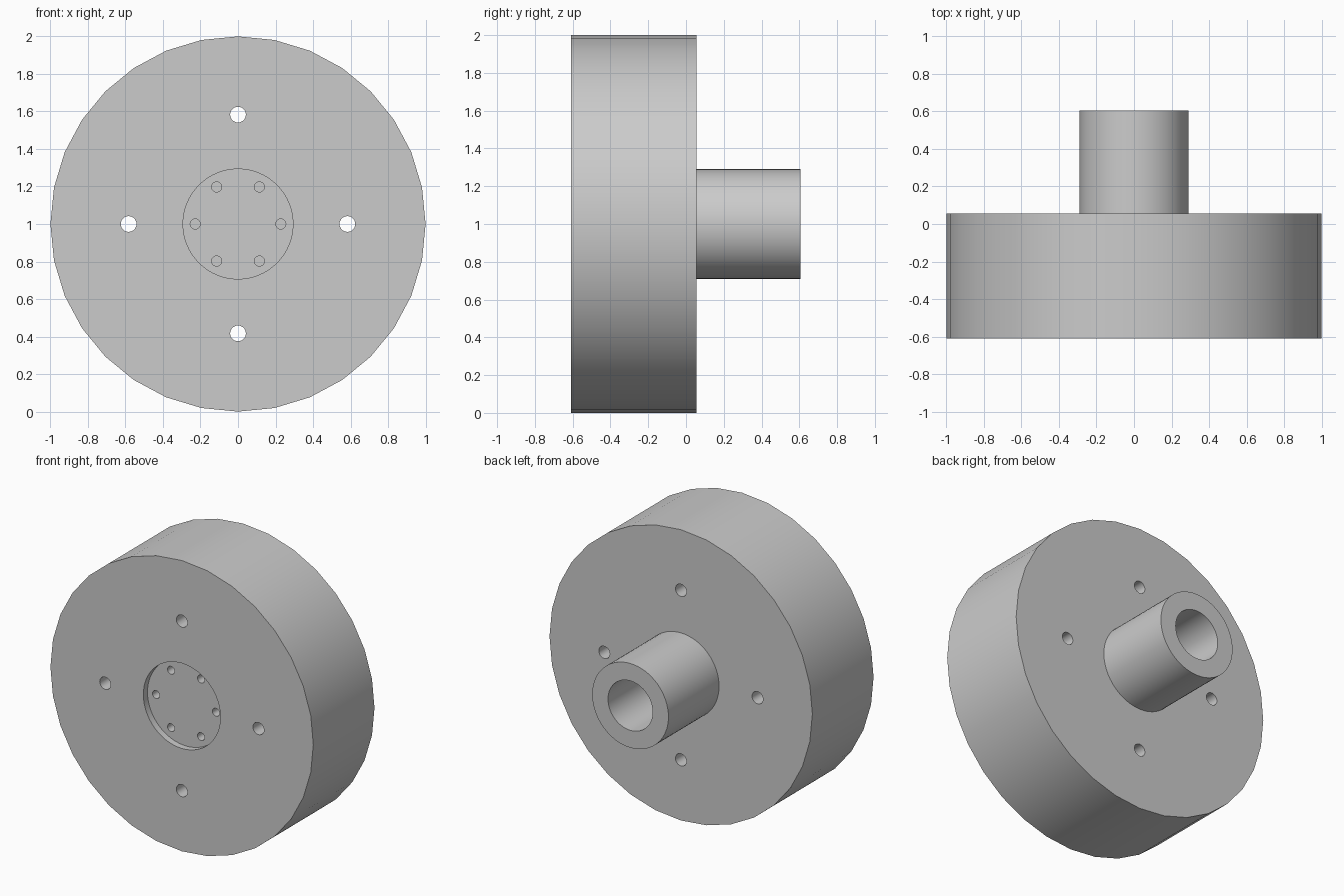
import bpy
from math import radians, sin, cos, pi

cube = bpy.data.objects.get("Cube")
if cube:
    bpy.data.objects.remove(cube, do_unlink=True)

MID_Z = 1.0
FRONT, BACK, HUB_END = -0.61, 0.055, 0.605

metal = bpy.data.materials.new("plain grey metal")
metal.use_nodes = True
metal.diffuse_color = (0.6, 0.6, 0.6, 1)
metal.node_tree.nodes["Principled BSDF"].inputs["Base Color"].default_value = (0.6, 0.6, 0.6, 1)


def rod(name, radius, y0, y1, sides, x=0, z=0):
    """Cylinder along y, offset from the wheel axis by x and z."""
    bpy.ops.mesh.primitive_cylinder_add(
        vertices=sides, radius=radius, depth=y1 - y0,
        location=(x, (y0 + y1) / 2, MID_Z + z), rotation=(radians(90), 0, 0))
    ob = bpy.context.object
    ob.name = name
    ob.data.materials.append(metal)
    return ob


def ring_of_rods(name, count, ring_radius, radius, y0, y1):
    return [rod(name, radius, y0, y1, 24,
                ring_radius * cos(2 * pi * i / count),
                ring_radius * sin(2 * pi * i / count)) for i in range(count)]


def cut(target, cutters):
    bpy.ops.object.select_all(action='DESELECT')
    target.select_set(True)
    bpy.context.view_layer.objects.active = target
    for c in cutters:
        c.hide_render = True
        mod = target.modifiers.new("cut", 'BOOLEAN')
        mod.operation = 'DIFFERENCE'
        mod.solver = 'EXACT'
        mod.object = c
        bpy.ops.object.modifier_apply(modifier=mod.name)
    bpy.ops.object.shade_smooth_by_angle(angle=radians(30))


# Solid parts
disc = rod("wheel_disc", 1.0, FRONT, BACK, 32)
hub = rod("rear_hub", 0.29, BACK, HUB_END, 64)

# Cutters: central bore, shallow front recess, bolt holes and through holes
bore = rod("bore_cutter", 0.17, -0.45, 0.8, 64)
recess = rod("recess_cutter", 0.293, -0.8, FRONT + 0.045, 64)
bolts = ring_of_rods("bolt_cutter", 6, 0.228, 0.027, -0.8, -0.35)
through = ring_of_rods("through_cutter", 4, 0.583, 0.042, -0.8, 0.3)

cut(disc, [recess, bore] + bolts + through)
cut(hub, [bore])

for c in [bore, recess] + bolts + through:
    bpy.data.objects.remove(c, do_unlink=True)
